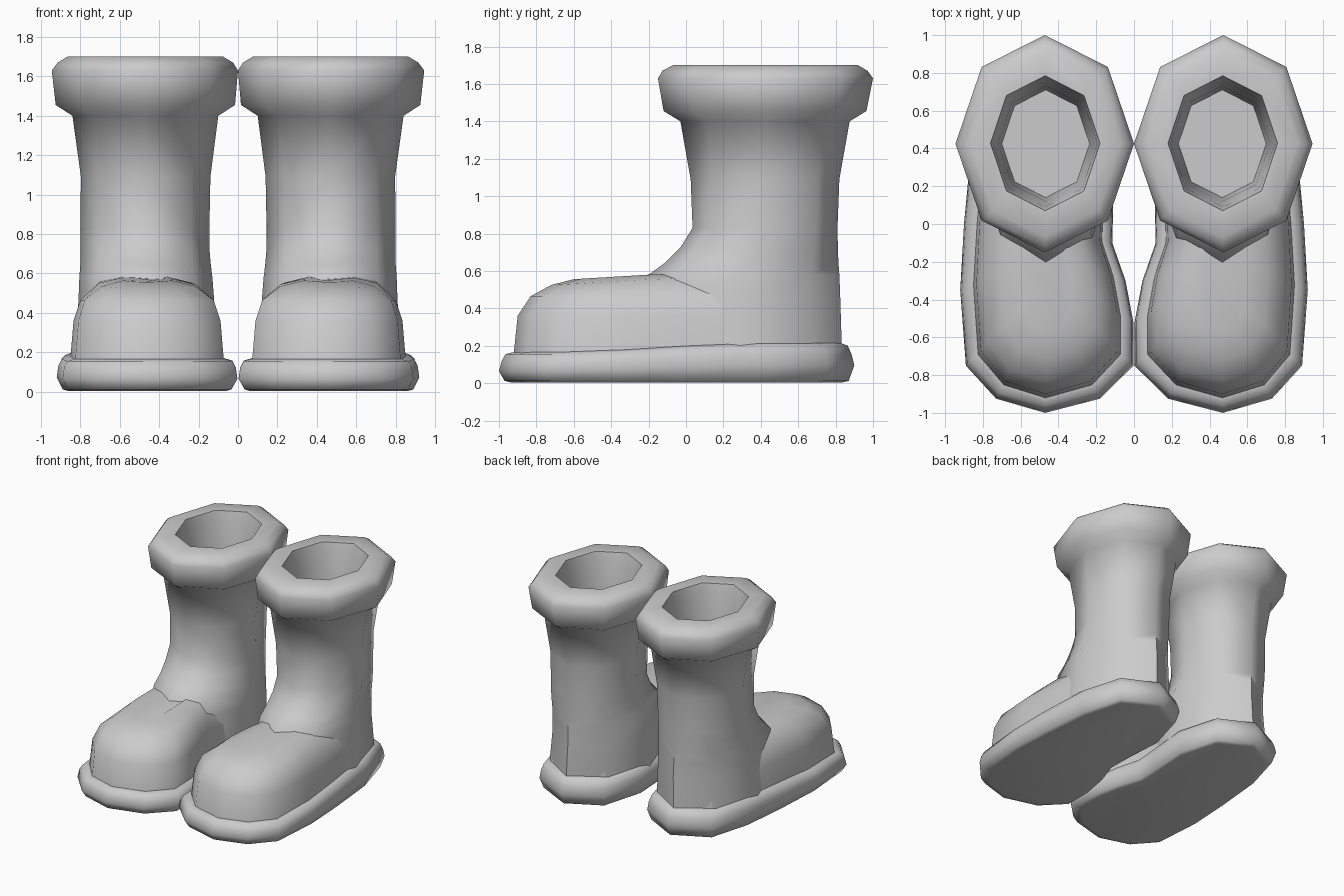
import bpy, math

CX, CY = 0.462, -0.05   # centre of the right sole


def loft(name, rings):
    """Closed skin over a list of equal-length rings, mirrored to make the pair."""
    n = len(rings[0])
    verts = [p for r in rings for p in r]
    faces = [(i * n + j, i * n + (j + 1) % n, (i + 1) * n + (j + 1) % n, (i + 1) * n + j)
             for i in range(len(rings) - 1) for j in range(n)]
    faces.append(tuple(reversed(range(n))))
    faces.append(tuple(range(len(verts) - n, len(verts))))
    me = bpy.data.meshes.new(name)
    me.from_pydata(verts, [], faces)
    ob = bpy.data.objects.new(name, me)
    bpy.context.collection.objects.link(ob)
    bpy.ops.object.select_all(action='DESELECT')
    ob.select_set(True)
    bpy.context.view_layer.objects.active = ob
    bpy.ops.object.shade_smooth_by_angle(angle=math.radians(62))
    m = ob.modifiers.new("pair", 'MIRROR')
    m.use_mirror_merge = False
    return ob


def octagon(x0, x1, y0, y1, z):
    return [((x0 + x1) / 2 + (x1 - x0) / 2 * math.cos(k * math.pi / 4),
             (y0 + y1) / 2 + (y1 - y0) / 2 * math.sin(k * math.pi / 4), z) for k in range(8)]


# Foot outline seen from above, counter-clockwise from the toe
outline = [(0.47, -1.0), (0.73, -0.925), (0.89, -0.75), (0.92, -0.35), (0.90, 0.0),
           (0.86, 0.42), (0.76, 0.76), (0.47, 0.90), (0.19, 0.76), (0.09, 0.42),
           (0.11, 0.1), (0.115, -0.1), (0.045, -0.3), (0.003, -0.52), (0.003, -0.75),
           (0.18, -0.925)]


def inset(dx, dy, height):
    sx, sy = 1 - dx / 0.455, 1 - dy / 0.95
    pts = [(CX + (x - CX) * sx, CY + (y - CY) * sy) for x, y in outline]
    return [(x, y, height(y)) for x, y in pts]


def rise(y):
    return min(max((y + 0.55) / 0.8, 0), 1)


# Sole: rounded welt that gets thicker towards the heel
loft("sole", [
    inset(0.06, 0.07, lambda y: 0.003),
    inset(0.03, 0.03, lambda y: 0.012),
    inset(0.0, 0.0, lambda y: 0.065 + 0.03 * rise(y)),
    inset(0.008, 0.015, lambda y: 0.12 + 0.035 * rise(y)),
    inset(0.025, 0.035, lambda y: 0.155 + 0.045 * rise(y)),
    inset(0.065, 0.075, lambda y: 0.165 + 0.05 * rise(y)),
])

# Foot: rounded toe box with a slightly rising instep
foot = [(0.065, 0.075, 0.12), (0.085, 0.10, 0.36), (0.12, 0.17, 0.465),
        (0.21, 0.28, 0.525), (0.33, 0.40, 0.55)]
loft("foot", [inset(dx, dy, lambda y, z=z: z + (0.06 * min(max(y + 0.7, 0), 0.6) if z > 0.5 else 0))
              for dx, dy, z in foot])

# Leg: instep flare, shaft, thick cuff and the hollow inside
leg = [(0.11, 0.84, -0.25, 0.83, 0.12), (0.11, 0.835, -0.25, 0.832, 0.22),
       (0.12, 0.81, -0.24, 0.825, 0.45), (0.13, 0.805, -0.20, 0.82, 0.58),
       (0.138, 0.80, -0.11, 0.815, 0.645), (0.145, 0.80, -0.03, 0.812, 0.725),
       (0.145, 0.80, 0.035, 0.81, 0.83), (0.14, 0.797, 0.025, 0.82, 1.09),
       (0.10, 0.84, -0.03, 0.875, 1.40), (0.015, 0.925, -0.12, 0.965, 1.455),
       (0.0, 0.945, -0.15, 1.0, 1.63), (0.025, 0.915, -0.125, 0.97, 1.67),
       (0.075, 0.865, -0.07, 0.92, 1.70), (0.18, 0.76, 0.07, 0.785, 1.70),
       (0.195, 0.745, 0.09, 0.765, 1.62), (0.215, 0.72, 0.12, 0.73, 1.4),
       (0.235, 0.70, 0.14, 0.71, 1.15)]
loft("leg_and_cuff", [octagon(*r) for r in leg])
